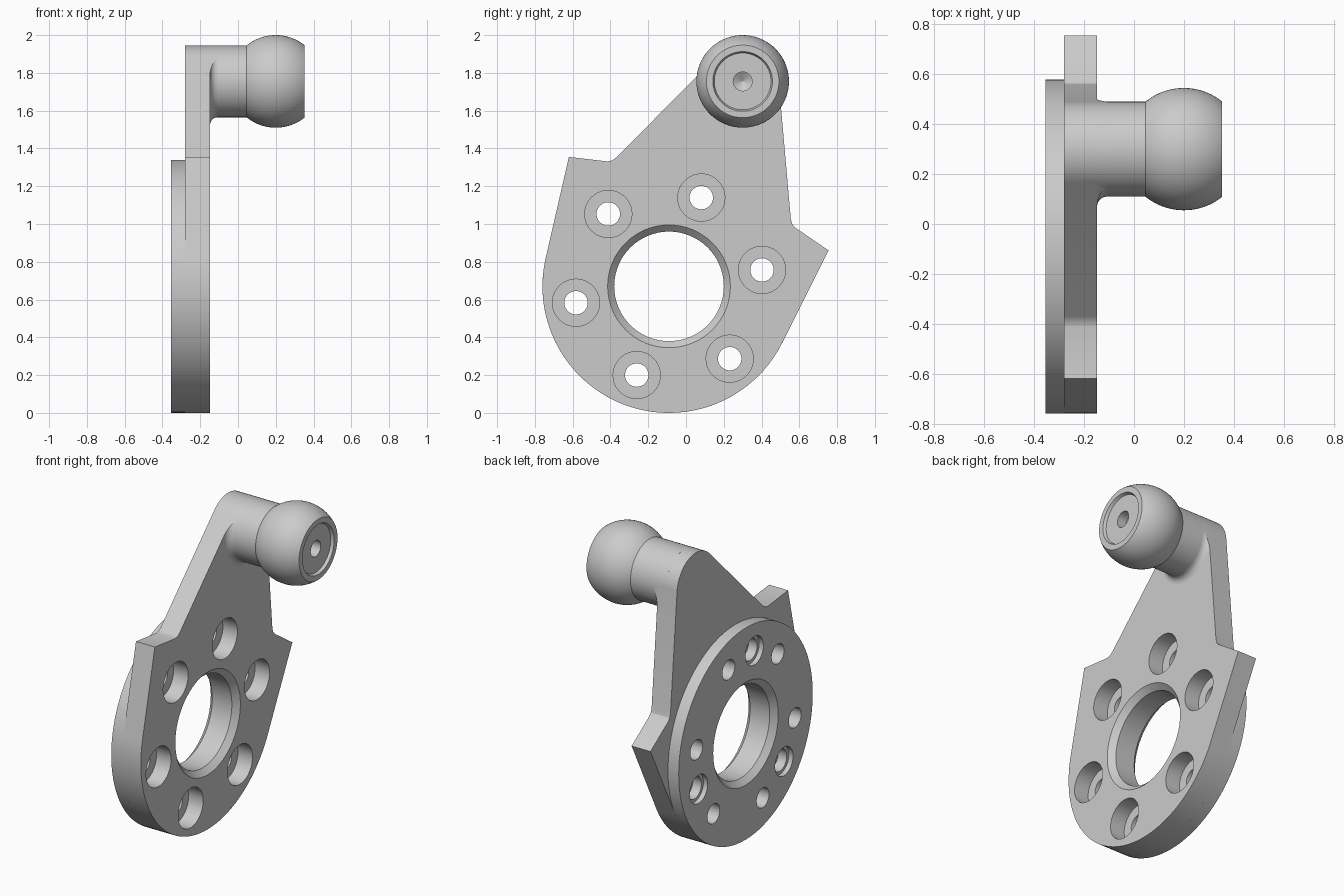
import bpy, bmesh
from math import cos, sin, radians, sqrt

if "Cube" in bpy.data.objects:
    bpy.data.objects.remove(bpy.data.objects["Cube"])

HUB = (-0.09, 0.67)          # disc centre (y, z)
BALL = (0.30, 1.755)         # ball stud axis (y, z)
HUB_R, NECK_R, BALL_R = 0.67, 0.19, 0.245
BACK, SEAM, FACE = -0.355, -0.28, -0.148
BALL_X, END_X = 0.20, 0.352


def polar(centre, r, deg):
    a = radians(deg)
    return centre[0] + r * cos(a), centre[1] + r * sin(a)


def arc(centre, r, start, end, n):
    return [polar(centre, r, start + (end - start) * i / n) for i in range(n + 1)]


def lathe(bm, centre, profile, n=64):
    """Closed solid turned about an axis along x; profile is (x, radius)."""
    rings = []
    for x, r in profile:
        pts = [polar(centre, r, 360 * i / n) for i in range(n)]
        rings.append([bm.verts.new((x, y, z)) for y, z in pts])
    for a, b in zip(rings, rings[1:]):
        for i in range(n):
            j = (i + 1) % n
            bm.faces.new((a[i], a[j], b[j], b[i]))
    bm.faces.new(rings[0][::-1])
    bm.faces.new(rings[-1])


def prism(bm, outline, x0, x1):
    base = bm.faces.new([bm.verts.new((x0, y, z)) for y, z in outline])
    new = bmesh.ops.extrude_face_region(bm, geom=[base])["geom"]
    verts = [v for v in new if isinstance(v, bmesh.types.BMVert)]
    bmesh.ops.translate(bm, verts=verts, vec=(x1 - x0, 0, 0))


def finish(bm, name):
    bmesh.ops.recalc_face_normals(bm, faces=bm.faces)
    mesh = bpy.data.meshes.new(name)
    bm.to_mesh(mesh)
    bm.free()
    obj = bpy.data.objects.new(name, mesh)
    bpy.context.collection.objects.link(obj)
    return obj


def select(obj):
    bpy.ops.object.select_all(action="DESELECT")
    obj.select_set(True)
    bpy.context.view_layer.objects.active = obj


def boolean(obj, cutter, operation):
    mod = obj.modifiers.new("cut", "BOOLEAN")
    mod.operation, mod.solver, mod.object = operation, "EXACT", cutter
    select(obj)
    bpy.ops.object.modifier_apply(modifier=mod.name)


# Arm plate outline: round bottom, two ears, rounded top
outline = arc(HUB, HUB_R, 168, 332, 48)
outline += [(0.755, 0.86), (0.58, 0.98), (0.563, 0.998), (0.555, 1.025)]
outline += arc(BALL, NECK_R, 5, 135, 20)
outline += [(-0.37, 1.352), (-0.39, 1.337), (-0.415, 1.331), (-0.62, 1.355)]

bm = bmesh.new()
prism(bm, outline, SEAM, FACE)
plate = finish(bm, "arm_plate")

# Mounting disc behind the plate
bm = bmesh.new()
lathe(bm, HUB, [(BACK, HUB_R), (SEAM, HUB_R)], 96)
disc = finish(bm, "mounting_disc")

# Bore with chamfered mouths, counterbored bolt holes, blind dowel holes
bm = bmesh.new()
out0, out1 = BACK - 0.02, FACE + 0.02
lathe(bm, HUB, [(out0, 0.345), (BACK + 0.035, 0.29),
                (FACE - 0.035, 0.29), (out1, 0.345)])
for k in range(6):
    lathe(bm, polar(HUB, 0.5, 10 + 60 * k),
          [(out0, 0.062), (-0.25, 0.062), (-0.25, 0.125), (out1, 0.125)], 40)
for k in range(3):
    lathe(bm, polar(HUB, 0.5, 100 + 120 * k),
          [(out0, 0.09), (-0.325, 0.09), (-0.325, 0.07), (-0.265, 0.07)], 40)
holes = finish(bm, "hole_cutter")
holes.hide_render = True
for part in (plate, disc):
    boolean(part, holes, "DIFFERENCE")
bpy.data.objects.remove(holes)

# Ball stud: neck, truncated ball, recessed end with a drilled centre
reach = sqrt(BALL_R ** 2 - NECK_R ** 2)
steps = 28
profile = [(FACE - 0.05, NECK_R)]
for i in range(steps + 1):
    dx = -reach + (reach + END_X - BALL_X) * i / steps
    profile.append((BALL_X + dx, sqrt(BALL_R ** 2 - dx ** 2)))
profile += [(END_X, 0.158), (END_X - 0.018, 0.15), (END_X - 0.018, 0.05),
            (END_X - 0.08, 0.05), (END_X - 0.11, 0.002)]
bm = bmesh.new()
lathe(bm, BALL, profile, 72)
stud = finish(bm, "ball_stud")

# Fillet at the neck root, trimmed to the plate edge
root = 0.04
bm = bmesh.new()
curve = [(FACE + root - root * sin(radians(a)), NECK_R + root - root * cos(radians(a)))
         for a in range(90, -1, -15)]
lathe(bm, BALL, [(FACE - 0.02, NECK_R + root)] + curve, 72)
fillet = finish(bm, "neck_fillet")
bm = bmesh.new()
prism(bm, outline, SEAM, FACE + 0.1)
trim = finish(bm, "fillet_trim")
trim.hide_render = True
boolean(fillet, trim, "INTERSECT")
bpy.data.objects.remove(trim)

for part in (plate, disc, stud, fillet):
    select(part)
    bpy.ops.object.shade_smooth_by_angle(angle=radians(25))
